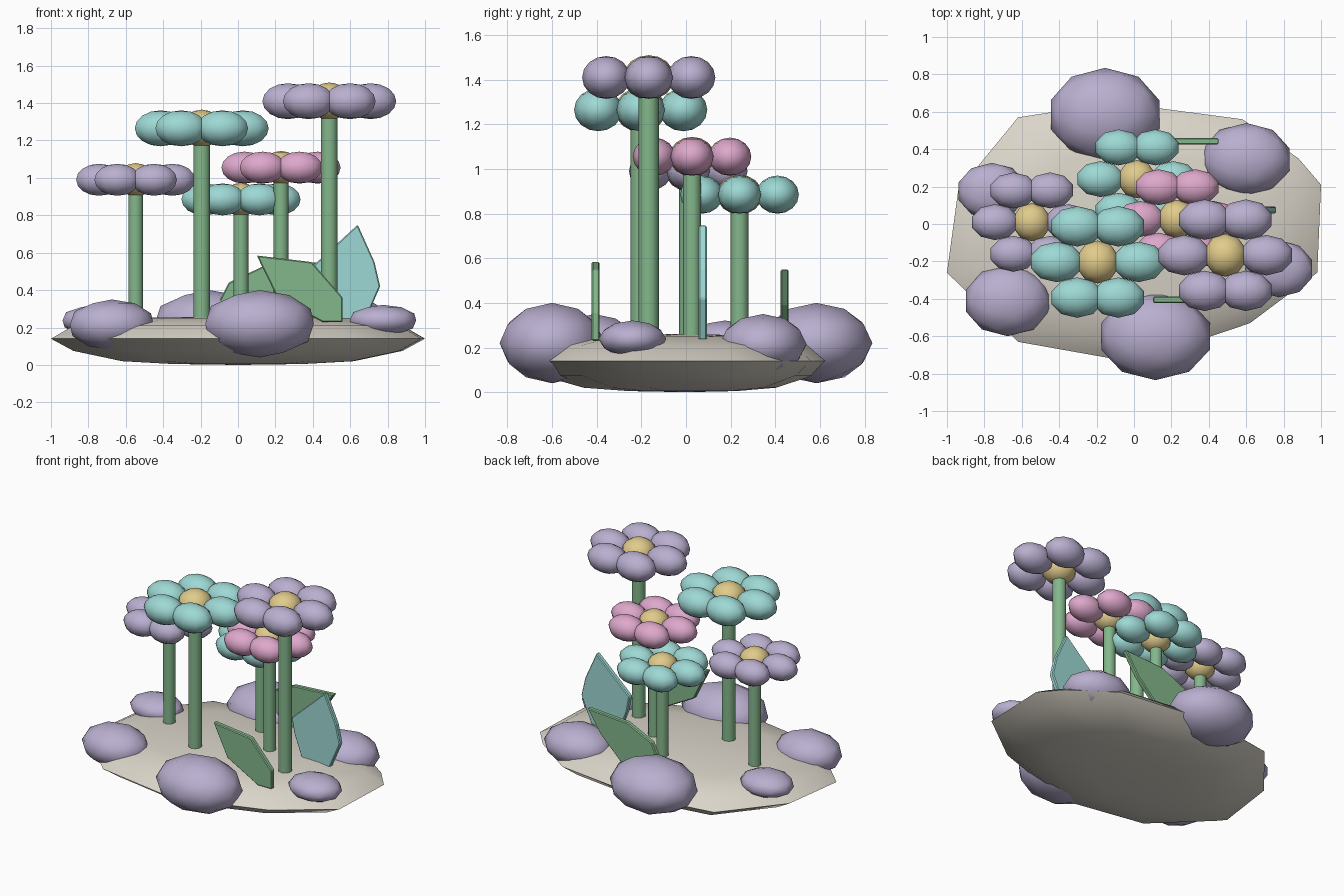
import bpy, bmesh, math
from mathutils import Matrix, Vector

cube = bpy.data.objects.get("Cube")
if cube:
    bpy.data.objects.remove(cube, do_unlink=True)


def material(name, rgb):
    m = bpy.data.materials.new(name)
    m.use_nodes = True
    m.diffuse_color = (*rgb, 1)
    m.node_tree.nodes["Principled BSDF"].inputs["Base Color"].default_value = (*rgb, 1)
    return m


LILAC = material("lilac", (0.49, 0.43, 0.63))
TEAL = material("teal", (0.34, 0.69, 0.66))
PINK = material("pink", (0.73, 0.39, 0.60))
YELLOW = material("soft_yellow", (0.75, 0.60, 0.26))
GREEN = material("leaf_green", (0.23, 0.47, 0.26))
STONE = material("pale_stone", (0.71, 0.67, 0.59))


def finish(name, bm, mat, angle=60):
    bmesh.ops.recalc_face_normals(bm, faces=bm.faces)
    mesh = bpy.data.meshes.new(name)
    bm.to_mesh(mesh)
    bm.free()
    mesh.materials.append(mat)
    ob = bpy.data.objects.new(name, mesh)
    bpy.context.collection.objects.link(ob)
    if angle:
        bpy.ops.object.select_all(action='DESELECT')
        ob.select_set(True)
        bpy.context.view_layer.objects.active = ob
        bpy.ops.object.shade_smooth_by_angle(angle=math.radians(angle))
    return ob


def placed(centre, half):
    return Matrix.Translation(centre) @ Matrix.Diagonal((*half, 1))


def ellipsoid(bm, centre, half):
    bmesh.ops.create_uvsphere(bm, u_segments=10, v_segments=8, radius=1,
                              matrix=placed(centre, half))


# Stone base: one irregular outline lofted through a lens profile
outline = [(-1, -.26), (-.94, .18), (-.62, .57), (-.1, .65), (.58, .56), (.88, .35),
           (1, .21), (.98, -.26), (.62, -.53), (0, -.74), (-.62, -.63)]
profile = [(.35, .005), (.62, .02), (.88, .075), (1, .14), (.88, .21), (.6, .25)]
bm = bmesh.new()
rings = [[bm.verts.new((x * s, y * s, z)) for x, y in outline] for s, z in profile]
n = len(outline)
for low, high in zip(rings, rings[1:]):
    for i in range(n):
        j = (i + 1) % n
        bm.faces.new((low[i], low[j], high[j], high[i]))
for ring, z in ((rings[0], 0), (rings[-1], .262)):
    tip = bm.verts.new((0, 0, z))
    for i in range(n):
        bm.faces.new((ring[i], ring[(i + 1) % n], tip))
finish("stone_base", bm, STONE)

# Rounded boulders around the rim: centre, half size
boulders = {
    "front_boulder": ((.115, -.6, .22), (.305, .235, .18)),
    "back_boulder": ((-.155, .585, .22), (.305, .25, .18)),
    "back_left_boulder": ((.6, .345, .215), (.243, .195, .135)),
    "front_left_boulder": ((.775, -.24, .238), (.187, .152, .083)),
    "front_right_boulder": ((-.675, -.41, .215), (.235, .19, .135)),
    "back_right_boulder": ((-.76, .175, .238), (.187, .152, .083)),
}
for name, (centre, half) in boulders.items():
    bm = bmesh.new()
    bmesh.ops.create_icosphere(bm, subdivisions=2, radius=1, matrix=placed(centre, half))
    finish(name, bm, LILAC)


# Flowers: stem, six petals and a domed centre
def flower(name, x, y, z, size, mat):
    bottom = .2
    bm = bmesh.new()
    bmesh.ops.create_cone(bm, cap_ends=True, segments=10, radius1=.046 * size,
                          radius2=.046 * size, depth=z - bottom,
                          matrix=Matrix.Translation((x, y, (z + bottom) / 2)))
    finish(name + "_stem", bm, GREEN)
    bm = bmesh.new()
    for k in range(6):
        a = k * math.pi / 3
        ellipsoid(bm, (x + .22 * size * math.cos(a), y + .22 * size * math.sin(a), z),
                  (.145 * size, .108 * size, .096 * size))
    finish(name + "_petals", bm, mat)
    bm = bmesh.new()
    ellipsoid(bm, (x, y, z), (.115 * size, .115 * size, .1 * size))
    finish(name + "_centre", bm, YELLOW)


flower("tall_lilac_flower", .488, -.167, 1.41, 1, LILAC)
flower("tall_teal_flower", -.194, -.203, 1.265, 1, TEAL)
flower("short_lilac_flower", -.547, .01, .99, .89, LILAC)
flower("pink_flower", .23, .027, 1.055, .89, PINK)
flower("short_teal_flower", .016, .24, .885, .89, TEAL)


# Upright leaf plates: an x-z outline given thickness along y
def leaf(name, y, points, mat, thick=.036):
    bm = bmesh.new()
    face = bm.faces.new([bm.verts.new((px, y - thick / 2, pz)) for px, pz in points])
    ext = bmesh.ops.extrude_face_region(bm, geom=[face])
    bmesh.ops.translate(bm, vec=Vector((0, thick, 0)),
                        verts=[v for v in ext["geom"] if isinstance(v, bmesh.types.BMVert)])
    ob = finish(name, bm, mat, 0)
    bevel = ob.modifiers.new("soft_edge", 'BEVEL')
    bevel.width = .006
    bevel.segments = 1


leaf("front_leaf", -.405, [(.1, .585), (.395, .55), (.56, .36), (.56, .23), (.45, .23),
                           (.21, .36)], GREEN)
leaf("side_leaf", .075, [(.64, .75), (.73, .55), (.76, .42), (.68, .235), (.46, .24),
                         (.4, .4), (.38, .51)], TEAL)
leaf("back_leaf", .442, [(.455, .55), (.14, .53), (-.05, .44), (-.1, .34), (-.08, .2),
                         (.155, .2), (.35, .39)], GREEN)
